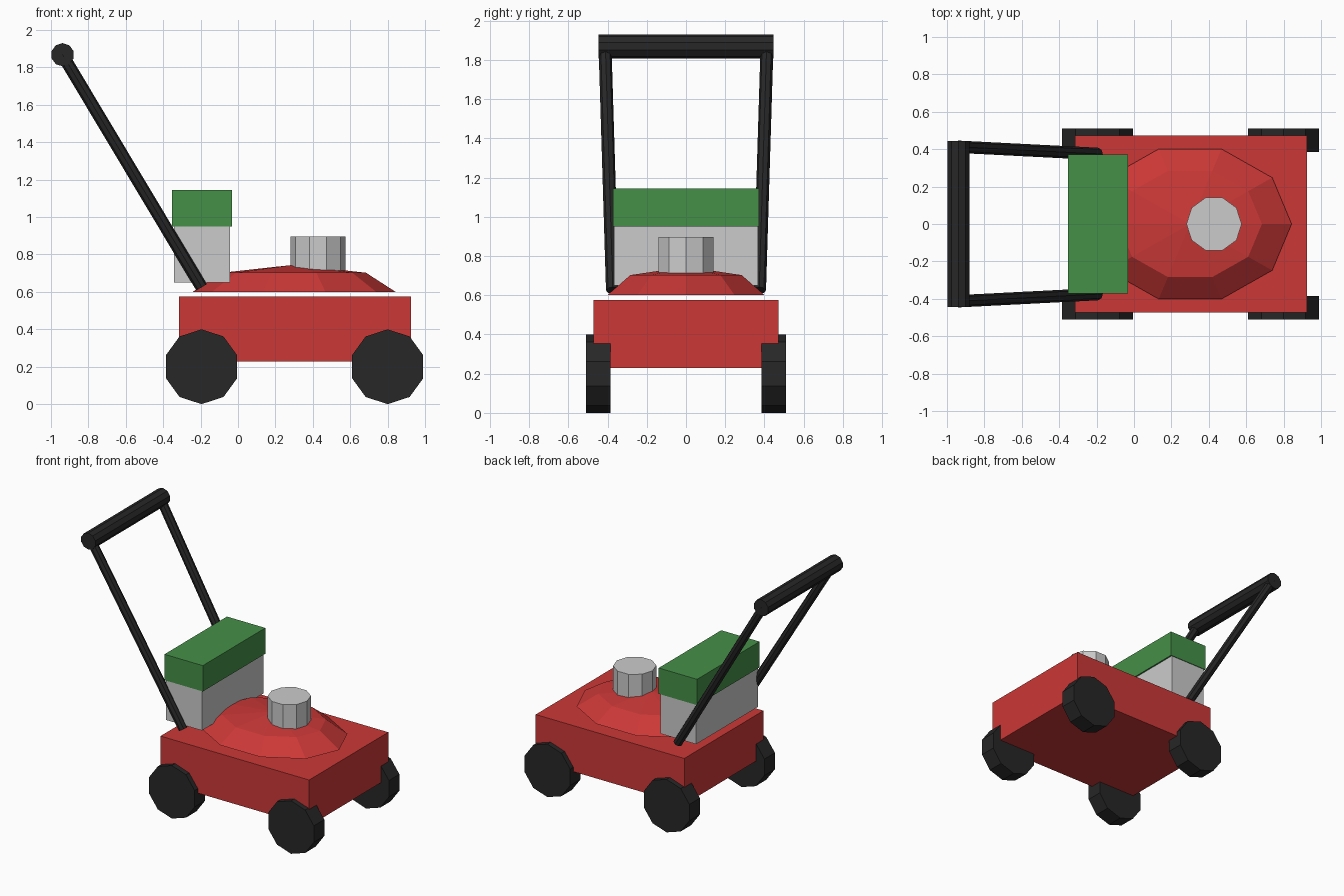
import bpy, math
from mathutils import Vector, Matrix

if "Cube" in bpy.data.objects:
    bpy.data.objects.remove(bpy.data.objects["Cube"])


def material(name, rgb):
    m = bpy.data.materials.new(name)
    m.diffuse_color = (*rgb, 1)
    m.use_nodes = True
    m.node_tree.nodes["Principled BSDF"].inputs["Base Color"].default_value = m.diffuse_color
    return m


RED = material("red_paint", (0.60, 0.04, 0.038))
BLACK = material("black_rubber", (0.02, 0.02, 0.02))
GREEN = material("green_paint", (0.06, 0.28, 0.065))


def finish(name, mat):
    ob = bpy.context.object
    ob.name = name
    if mat:
        ob.data.materials.append(mat)
    return ob


def box(name, centre, size, mat=None):
    bpy.ops.mesh.primitive_cube_add(size=1, location=centre)
    ob = finish(name, mat)
    ob.data.transform(Matrix.Diagonal((*size, 1)))
    return ob


def rod(name, a, b, radius, sides, mat=None, spin=0):
    a, b = Vector(a), Vector(b)
    bpy.ops.mesh.primitive_cylinder_add(vertices=sides, radius=radius, depth=(b - a).length)
    ob = finish(name, mat)
    turn = (b - a).to_track_quat('Z', 'Y').to_matrix().to_4x4()
    ob.data.transform(turn @ Matrix.Rotation(spin, 4, 'Z'))
    ob.location = (a + b) / 2
    return ob


# Deck
box("deck", (0.304, 0, 0.402), (1.24, 0.944, 0.347), RED)

# Low ten-sided dome: open half of a coarse sphere
bpy.ops.mesh.primitive_uv_sphere_add(segments=10, ring_count=4, radius=1, location=(0.3, 0, 0.6))
dome = finish("dome", RED)
dome.data.transform(Matrix.Diagonal((0.543, 0.422, 0.145, 1)) @ Matrix.Rotation(math.radians(18), 4, 'Z'))
import bmesh
bm = bmesh.new()
bm.from_mesh(dome.data)
bmesh.ops.delete(bm, geom=[v for v in bm.verts if v.co.z < -0.01], context='VERTS')
bm.to_mesh(dome.data)
bm.free()

# Engine cap
rod("engine_cap", (0.428, 0, 0.62), (0.428, 0, 0.897), 0.148, 10, None, math.radians(18))

# Rear box and its lid
box("rear_box", (-0.193, 0, 0.80), (0.298, 0.735, 0.30))
box("rear_box_lid", (-0.193, 0, 1.047), (0.32, 0.745, 0.195), GREEN)

# Wheels and handle poles, left and right
for side, s in (("right", -1), ("left", 1)):
    for end, x in (("rear", -0.195), ("front", 0.80)):
        rod(f"{end}_{side}_wheel", (x, s * 0.385, 0.2), (x, s * 0.51, 0.2), 0.2, 10, BLACK)
    rod(f"{side}_handle_pole", (-0.195, s * 0.375, 0.625), (-0.94, s * 0.413, 1.87), 0.033, 8, BLACK)

# Grip bar
rod("handle_grip", (-0.938, -0.445, 1.868), (-0.938, 0.445, 1.868), 0.062, 10, BLACK)
